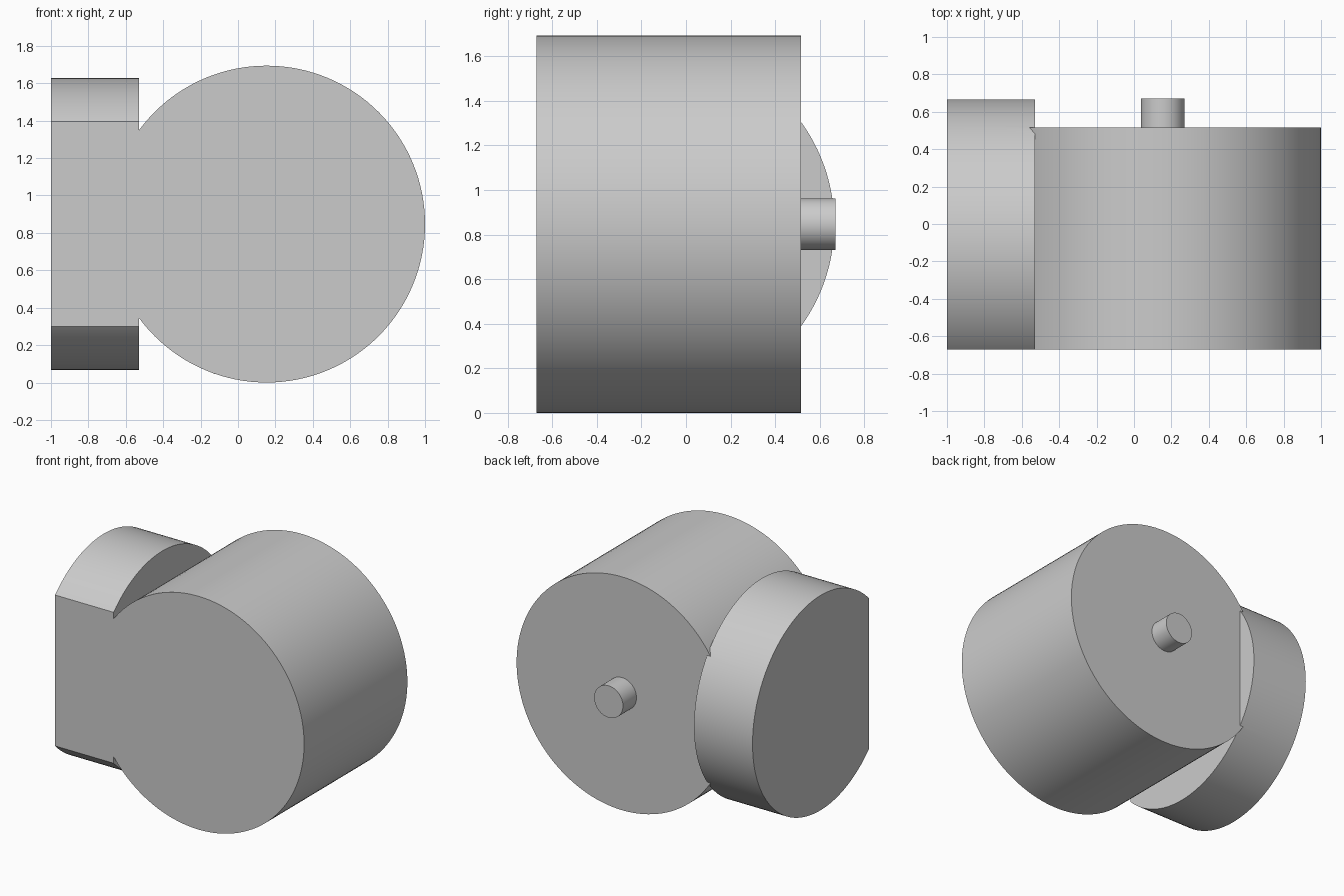
import bpy, bmesh
from math import radians
from mathutils import Matrix, Vector

if "Cube" in bpy.data.objects:
    bpy.data.objects.remove(bpy.data.objects["Cube"])

FRONT, BACK = -0.67, 0.515
MID_X, MID_Z = 0.153, 0.847

grey = bpy.data.materials.new("plain grey")
grey.use_nodes = True
colour = (0.6, 0.6, 0.6, 1)
grey.diffuse_color = colour
grey.node_tree.nodes["Principled BSDF"].inputs["Base Color"].default_value = colour


def cylinder(name, radius, start, end, axis, segments, flat_front=None):
    """Capped cylinder between two points, optionally sliced flat at a y value."""
    start, end = Vector(start), Vector(end)
    turn = Matrix.Rotation(radians(90), 4, axis)
    bm = bmesh.new()
    bmesh.ops.create_cone(bm, cap_ends=True, segments=segments, radius1=radius,
                          radius2=radius, depth=(end - start).length,
                          matrix=Matrix.Translation((start + end) / 2) @ turn)
    if flat_front is not None:
        bmesh.ops.bisect_plane(bm, geom=bm.verts[:] + bm.edges[:] + bm.faces[:],
                               plane_co=(0, flat_front, 0), plane_no=(0, -1, 0),
                               clear_outer=True)
        bmesh.ops.holes_fill(bm, edges=[e for e in bm.edges if e.is_boundary])
        bmesh.ops.recalc_face_normals(bm, faces=bm.faces[:])
    mesh = bpy.data.meshes.new(name)
    bm.to_mesh(mesh)
    bm.free()
    mesh.materials.append(grey)
    obj = bpy.data.objects.new(name, mesh)
    bpy.context.collection.objects.link(obj)
    return obj


def smooth(obj):
    bpy.ops.object.select_all(action="DESELECT")
    obj.select_set(True)
    bpy.context.view_layer.objects.active = obj
    bpy.ops.object.shade_smooth_by_angle(angle=radians(30))


# Large drum running front to back
body = cylinder("main_drum", 0.847, (MID_X, FRONT, MID_Z), (MID_X, BACK, MID_Z), "X", 128)

# Sideways drum, sliced flush with the front face
side = cylinder("side_drum", 0.78, (-1, -0.115, MID_Z), (-0.53, -0.115, MID_Z), "Y", 128, FRONT)

# Fuse both drums into one body
bpy.context.view_layer.objects.active = body
fuse = body.modifiers.new("fuse", "BOOLEAN")
fuse.operation = "UNION"
fuse.solver = "EXACT"
fuse.object = side
bpy.ops.object.modifier_apply(modifier="fuse")
bpy.data.objects.remove(side)

# Clear the seam on the shared front face
bm = bmesh.new()
bm.from_mesh(body.data)
bmesh.ops.dissolve_limit(bm, angle_limit=radians(0.5), verts=bm.verts[:], edges=bm.edges[:])
bm.to_mesh(body.data)
bm.free()
smooth(body)

# Small shaft on the back
shaft = cylinder("rear_shaft", 0.116, (MID_X, BACK, MID_Z), (MID_X, 0.67, MID_Z), "X", 48)
smooth(shaft)
